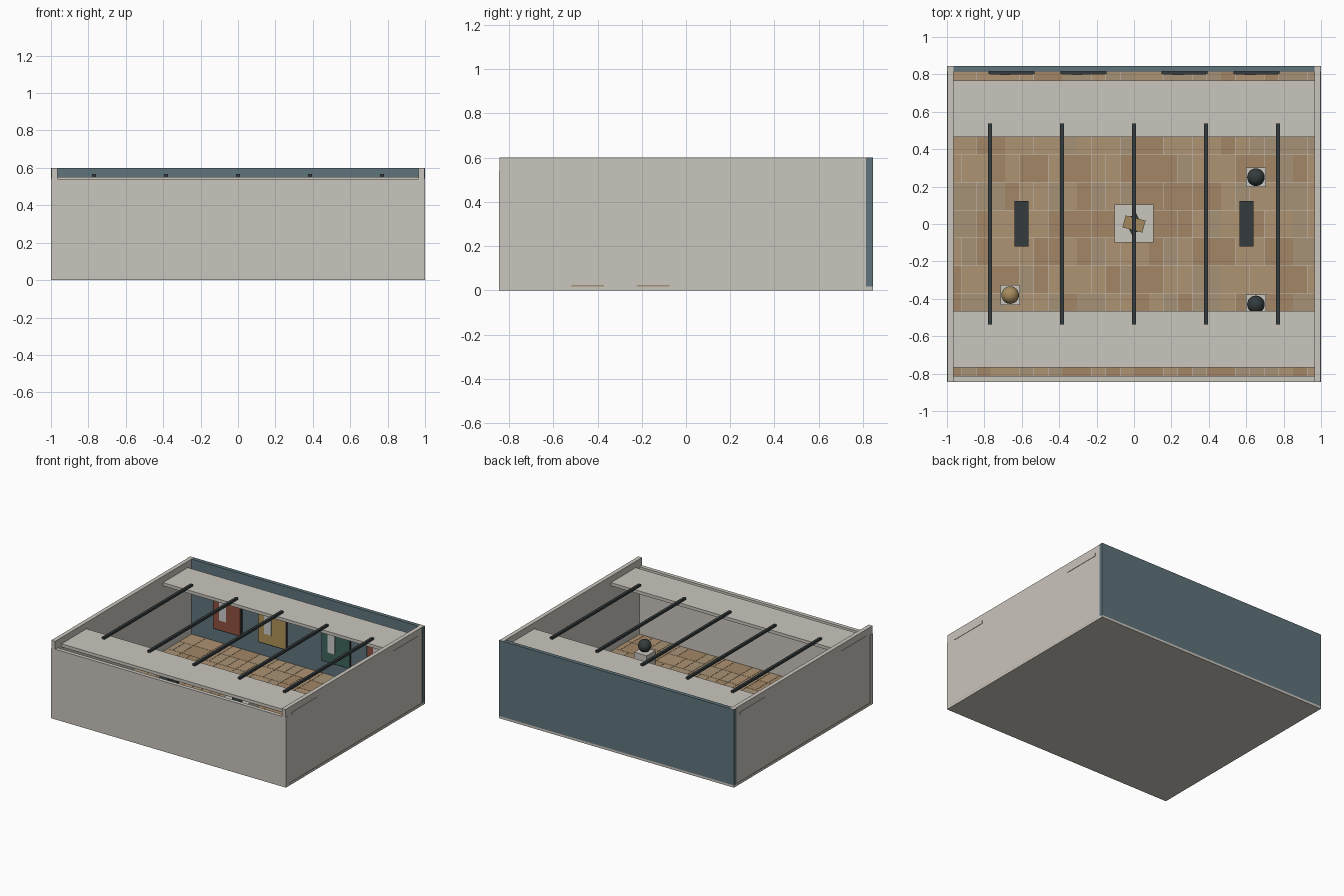
import bpy, bmesh, math, random
from mathutils import Matrix

if "Cube" in bpy.data.objects:
    bpy.data.objects.remove(bpy.data.objects["Cube"])

random.seed(4)


def mat(name, r, g, b):
    m = bpy.data.materials.new(name)
    m.diffuse_color = (r, g, b, 1)
    m.use_nodes = True
    m.node_tree.nodes["Principled BSDF"].inputs["Base Color"].default_value = m.diffuse_color
    return m


PLASTER = mat("plaster", .59, .56, .51)
BLUE = mat("slate_blue", .115, .175, .20)
DARK = mat("charcoal", .035, .045, .047)
TAN = mat("brass_tan", .38, .26, .11)
RED = mat("brick_red", .28, .08, .05)
YELLOW = mat("ochre", .42, .29, .09)
GREEN = mat("deep_green", .05, .13, .11)
PALE = mat("pale_grey", .55, .55, .53)
WOODS = [mat("oak_a", .42, .29, .17), mat("oak_b", .36, .24, .13), mat("oak_c", .39, .29, .18)]


def box(name, x0, x1, y0, y1, z0, z1, m, turn=0):
    me = bpy.data.meshes.new(name)
    bm = bmesh.new()
    bmesh.ops.create_cube(bm, size=1)
    bmesh.ops.scale(bm, vec=(x1 - x0, y1 - y0, z1 - z0), verts=bm.verts)
    bm.to_mesh(me)
    bm.free()
    ob = bpy.data.objects.new(name, me)
    ob.location = ((x0 + x1) / 2, (y0 + y1) / 2, (z0 + z1) / 2)
    ob.rotation_euler.z = math.radians(turn)
    me.materials.append(m)
    bpy.context.collection.objects.link(ob)
    return ob


# base slab and walls
box("base_slab", -1, 1, -.845, .845, 0, .018, PLASTER)
box("front_wall", -1, 1, -.845, -.815, .018, .54, PLASTER)
box("back_wall", -1, 1, .815, .845, .018, .6, BLUE)
for s, side in ((-1, "left"), (1, "right")):
    xs = sorted((s * .965, s * .997))
    box(side + "_wall", *xs, -.8445, .8445, .018, .6005, PLASTER)

# plank floor: one mesh, three wood tones
me = bpy.data.meshes.new("plank_floor")
bm = bmesh.new()
rows, row_w = 11, 1.63 / 11
for r in range(rows):
    y = -.815 + (r + .5) * row_w
    x = -.998
    while x < .997:
        w = min(random.choice((.077, .077, .154)), .998 - x)
        geo = bmesh.ops.create_cube(bm, size=1, matrix=Matrix.Translation((x + w / 2, y, .0195))
                                    @ Matrix.Diagonal((w - .002, row_w - .002, .007, 1)))
        tone = random.randrange(3)
        for f in {f for v in geo["verts"] for f in v.link_faces}:
            f.material_index = tone
        x += w
bm.to_mesh(me)
bm.free()
for w in WOODS:
    me.materials.append(w)
bpy.context.collection.objects.link(bpy.data.objects.new("plank_floor", me))

# two ceiling panels and the lighting tracks across the opening
box("ceiling_panel_back", -1, 1, .465, .768, .528, .552, PLASTER)
box("ceiling_panel_front", -1, 1, -.768, -.465, .528, .552, PLASTER)
for i in range(5):
    x = -.77 + i * .385
    box("lighting_track", x - .01, x + .01, -.537, .537, .55, .568, DARK)

# pictures on the back wall
for x, m in ((-.655, RED), (-.27, YELLOW), (.27, GREEN), (.655, RED)):
    box("picture_frame", x - .122, x + .122, .803, .816, .12, .43, DARK)
    box("picture_canvas", x - .114, x + .114, .799, .804, .128, .422, m)
    box("picture_patch", x - .065, x - .005, .797, .800, .20, .35, PALE)

# benches
for s in (-1, 1):
    x = s * .602
    box("bench_seat", x - .037, x + .037, -.12, .124, .085, .11, DARK)
    for y in (-.09, .09):
        box("bench_leg", x - .03, x + .03, y - .012, y + .012, .022, .086, DARK)

# small plinths with spheres
for x, y, m in ((.652, .25, DARK), (.652, -.43, DARK), (-.662, -.38, TAN)):
    box("plinth", x - .053, x + .053, y - .053, y + .053, .022, .12, PLASTER)
    bpy.ops.mesh.primitive_uv_sphere_add(segments=24, ring_count=12, radius=.047, location=(x, y, .165))
    ob = bpy.context.object
    ob.name = "sphere_sculpture"
    ob.data.materials.append(m)
    bpy.ops.object.shade_smooth()

# central plinth with stacked block sculpture
box("centre_plinth", -.103, .103, -.1, .103, .022, .09, PLASTER)
box("sculpture_lower_block", -.035, .035, -.045, .045, .09, .17, DARK, 25)
box("sculpture_upper_block", -.055, .055, -.033, .033, .17, .21, TAN, -15)
